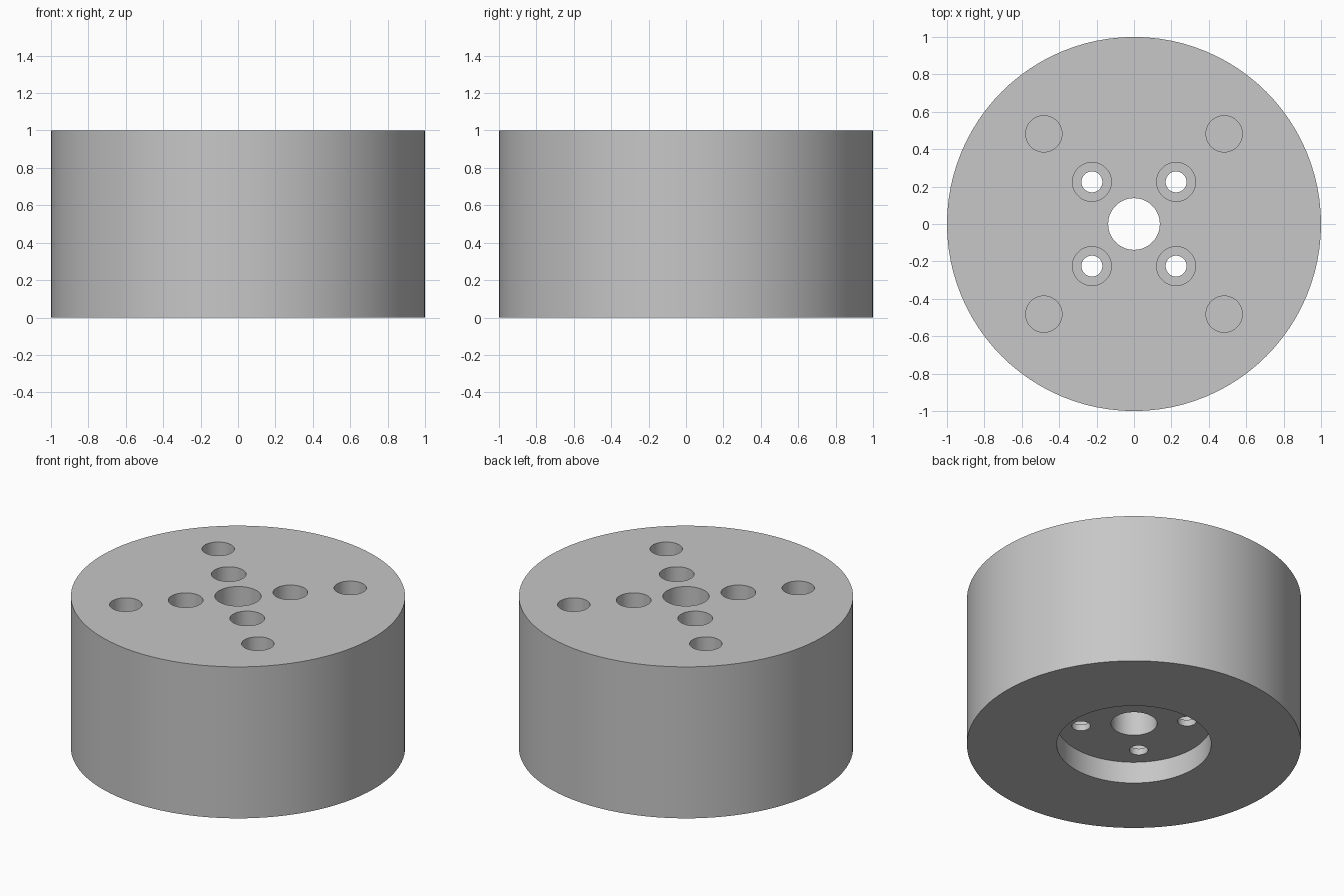
import bpy
import bmesh
import math

old = bpy.data.objects.get("Cube")
if old:
    bpy.data.objects.remove(old, do_unlink=True)

HEIGHT = 1.0
RECESS_DEPTH = 0.143
SHOULDER_Z = 0.185      # floor of the counterbores
BLIND_Z = 0.5           # floor of the blind holes

grey = bpy.data.materials.new("plain grey")
grey.use_nodes = True
colour = (0.57, 0.57, 0.57, 1)
grey.diffuse_color = colour
grey.node_tree.nodes["Principled BSDF"].inputs["Base Color"].default_value = colour


def lathe(name, profile, steps, centres=((0, 0),)):
    """Turn a closed (radius, z) profile around a vertical axis at each centre."""
    bm = bmesh.new()
    for x, y in centres:
        verts = [bm.verts.new((x + r, y, z)) for r, z in profile]
        edges = [bm.edges.new((a, b)) for a, b in zip(verts, verts[1:] + verts[:1])
                 if abs(a.co.x - x) + abs(b.co.x - x) > 1e-6]
        bmesh.ops.spin(bm, geom=verts + edges, cent=(x, y, 0), axis=(0, 0, 1),
                       angle=math.tau, steps=steps, use_duplicate=False)
    bmesh.ops.remove_doubles(bm, verts=bm.verts, dist=1e-4)
    bmesh.ops.recalc_face_normals(bm, faces=bm.faces)
    mesh = bpy.data.meshes.new(name)
    bm.to_mesh(mesh)
    bm.free()
    mesh.materials.append(grey)
    obj = bpy.data.objects.new(name, mesh)
    bpy.context.collection.objects.link(obj)
    return obj


def four_corners(d):
    return [(sx * d, sy * d) for sx in (-1, 1) for sy in (-1, 1)]


# Round body with a central bore and a wide recess underneath
body = lathe("round_body", [(0.138, RECESS_DEPTH), (0.462, RECESS_DEPTH), (0.462, 0),
                            (1, 0), (1, HEIGHT), (0.138, HEIGHT)], 96)

# Stepped cutters for the screw holes, plain cutters for the outer blind holes
top = HEIGHT + 0.1
screw_cutter = lathe("screw_hole_cutter",
                     [(0, 0.08), (0.056, 0.08), (0.056, SHOULDER_Z),
                      (0.104, SHOULDER_Z), (0.104, top), (0, top)],
                     48, four_corners(0.225))
blind_cutter = lathe("blind_hole_cutter",
                     [(0, BLIND_Z), (0.097, BLIND_Z), (0.097, top), (0, top)],
                     48, four_corners(0.482))

bpy.ops.object.select_all(action="DESELECT")
bpy.context.view_layer.objects.active = body
body.select_set(True)
for cutter in (screw_cutter, blind_cutter):
    cutter.hide_render = True
    mod = body.modifiers.new(cutter.name, "BOOLEAN")
    mod.operation = "DIFFERENCE"
    mod.solver = "EXACT"
    mod.object = cutter
    bpy.ops.object.modifier_apply(modifier=mod.name)
    bpy.data.objects.remove(cutter, do_unlink=True)

# Smooth walls with crisp rims
bpy.ops.object.shade_smooth_by_angle(angle=math.radians(30))
